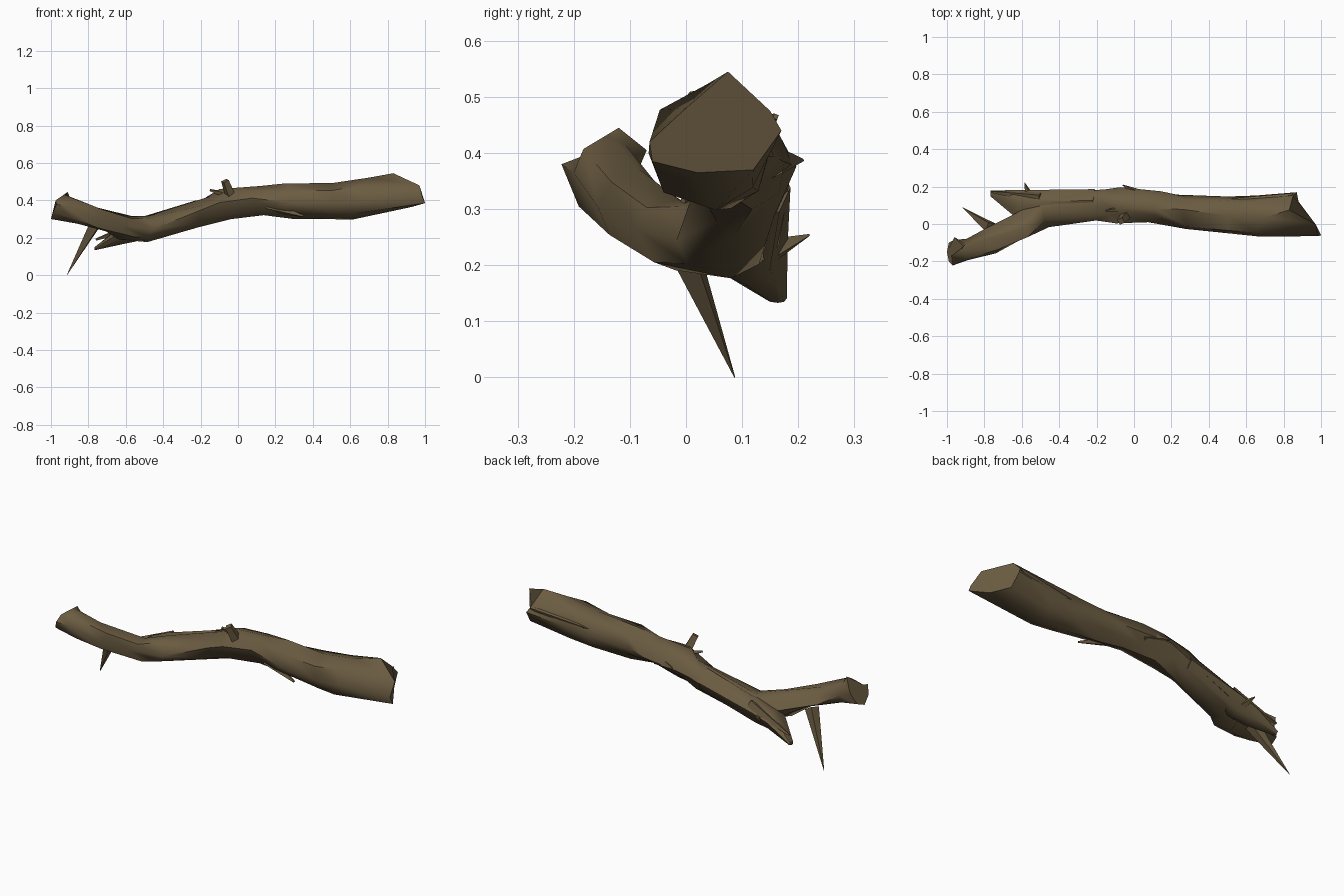
import bpy, bmesh, math, random
from mathutils import Vector

if "Cube" in bpy.data.objects:
    bpy.data.objects.remove(bpy.data.objects["Cube"])

random.seed(11)

bark = bpy.data.materials.new("brown bark")
bark.diffuse_color = (0.145, 0.105, 0.053, 1)
bark.use_nodes = True
bark.node_tree.nodes["Principled BSDF"].inputs["Base Color"].default_value = bark.diffuse_color


def finish(name, rings):
    """Loft closed rings of equal length into a capped, softly shaded object."""
    bm = bmesh.new()
    loops = [[bm.verts.new(p) for p in r] for r in rings]
    n = len(loops[0])
    for a, b in zip(loops, loops[1:]):
        for i in range(n):
            j = (i + 1) % n
            bm.faces.new((a[i], a[j], b[j], b[i]))
    bm.faces.new(loops[0])
    bm.faces.new(loops[-1])
    bmesh.ops.recalc_face_normals(bm, faces=bm.faces)
    me = bpy.data.meshes.new(name)
    bm.to_mesh(me)
    bm.free()
    me.materials.append(bark)
    ob = bpy.data.objects.new(name, me)
    bpy.context.collection.objects.link(ob)
    bpy.ops.object.select_all(action='DESELECT')
    ob.select_set(True)
    bpy.context.view_layer.objects.active = ob
    bpy.ops.object.shade_smooth_by_angle(angle=math.radians(50))
    return ob


def section(x, y0, y1, z0, z1, wobble=0.045):
    """Eight-sided gnarled cross-section filling the given y and z bounds."""
    cy, cz, ry, rz = (y0 + y1) / 2, (z0 + z1) / 2, (y1 - y0) / 2, (z1 - z0) / 2
    pts = []
    for k in range(8):
        a = k * math.pi / 4 + random.uniform(-0.2, 0.2)
        f = random.uniform(0.84, 1.1) if k % 2 else 1.02
        dx = random.uniform(-wobble, wobble)
        pts.append((x + dx, cy + ry * f * math.cos(a), cz + rz * f * math.sin(a)))
    return pts


def twig(name, base, tip, r0, r1, sides=4):
    """Tapered broken twig between two points."""
    base, tip = Vector(base), Vector(tip)
    q = (tip - base).to_track_quat('Z', 'Y')
    ring = lambda c, r: [c + q @ Vector((r * math.cos(t), r * math.sin(t), 0))
                         for t in (2 * math.pi * i / sides + 0.4 for i in range(sides))]
    return finish(name, [ring(base, r0), ring(tip, r1)])


# Main log, running from the left branch end to the slanted broken right end
trunk = [
    (-0.90, -0.20, -0.08, 0.275, 0.43),
    (-0.75, -0.155, -0.025, 0.235, 0.37),
    (-0.60, -0.09, 0.06, 0.192, 0.315),
    (-0.45, -0.015, 0.165, 0.178, 0.315),
    (-0.18, 0.02, 0.185, 0.255, 0.42),
    (-0.07, 0.005, 0.195, 0.30, 0.46),
    (0.10, 0.01, 0.175, 0.322, 0.475),
    (0.27, -0.025, 0.155, 0.302, 0.49),
    (0.48, -0.05, 0.145, 0.30, 0.49),
    (0.66, -0.065, 0.15, 0.30, 0.52),
]
left_end = [(-0.96, -0.085, 0.37), (-0.96, -0.07, 0.405), (-0.91, -0.12, 0.445),
            (-0.975, -0.17, 0.40), (-0.97, -0.222, 0.38), (-0.99, -0.20, 0.335),
            (-1.0, -0.15, 0.30), (-0.99, -0.10, 0.32)]
right_end = [(0.87, 0.17, 0.44), (0.85, 0.15, 0.475), (0.83, 0.075, 0.545),
             (0.97, 0.0, 0.48), (0.985, -0.065, 0.42), (1.0, -0.06, 0.385),
             (0.93, 0.02, 0.365), (0.88, 0.12, 0.37)]
finish("log", [left_end] + [section(*s) for s in trunk] + [right_end])

# Shorter broken fork at the back left
fork = [(-0.765, 0.145, 0.18, 0.133, 0.15, 0.005),
        (-0.63, 0.045, 0.18, 0.165, 0.265, 0.02),
        (-0.53, 0.03, 0.182, 0.18, 0.31, 0.03),
        (-0.22, 0.05, 0.185, 0.27, 0.40, 0.03)]
finish("broken_fork", [section(*s) for s in fork])

# Twigs and thorns
twig("long_thorn", (-0.765, -0.02, 0.27), (-0.915, 0.087, 0.0), 0.036, 0.001)
twig("top_twig", (-0.02, 0.07, 0.37), (-0.07, 0.015, 0.505), 0.034, 0.022)
twig("back_thorn", (-0.56, 0.15, 0.225), (-0.585, 0.22, 0.254), 0.025, 0.002)
twig("fork_splinter", (-0.5, 0.14, 0.28), (-0.76, 0.172, 0.19), 0.035, 0.006)
twig("middle_splinter", (0.06, 0.14, 0.38), (-0.06, 0.208, 0.387), 0.04, 0.003)

# Raised splinters of bark lying along the log
splinters = [((0.5, 0.09, 0.41), (0.85, 0.16, 0.465), 0.05),
             ((0.16, 0.04, 0.37), (0.35, -0.005, 0.315), 0.035),
             ((0.0, 0.09, 0.41), (-0.15, 0.07, 0.455), 0.03)]
for i, (a, b, r) in enumerate(splinters):
    twig("bark_splinter_%d" % (i + 1), a, b, r, 0.006)
